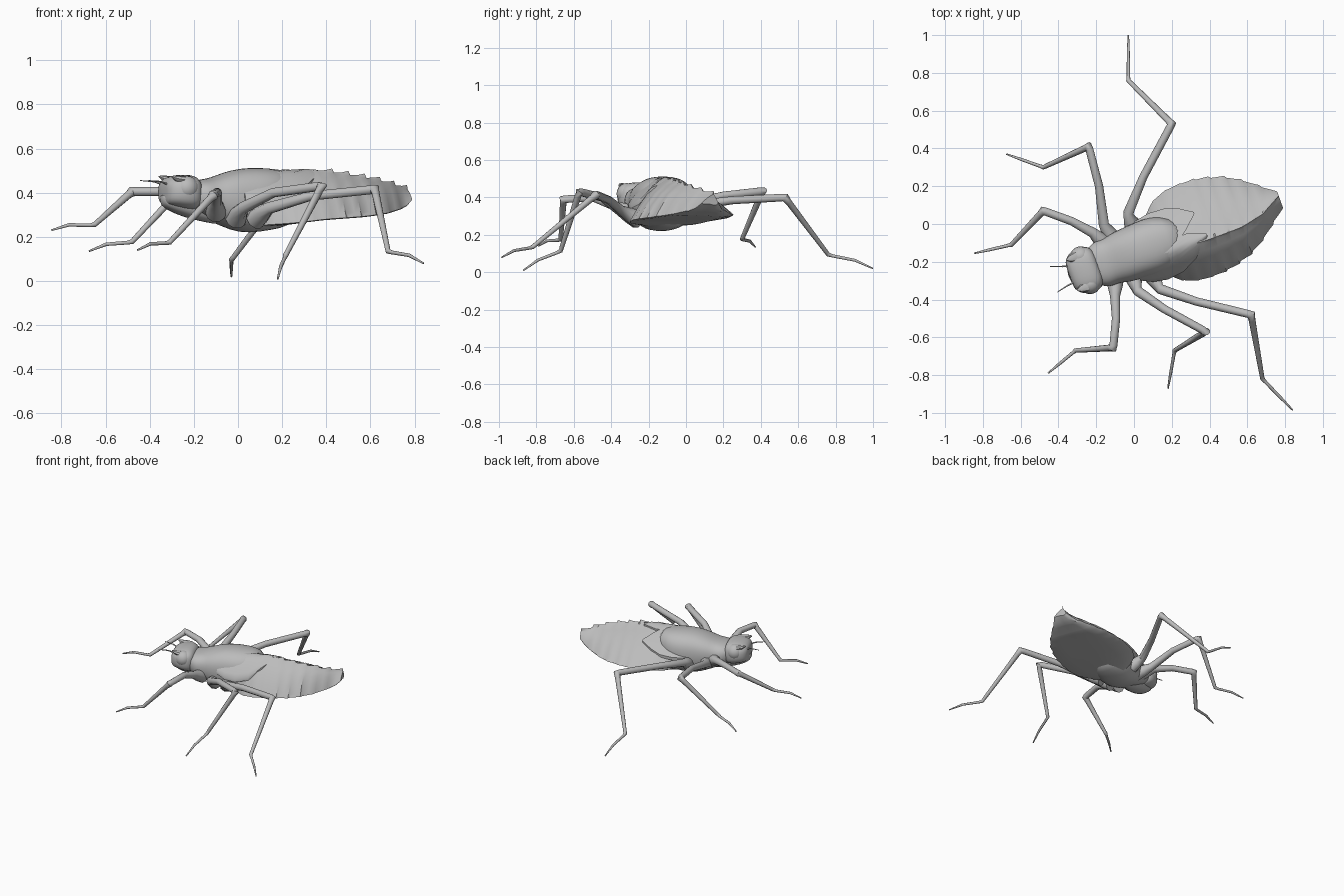
import bpy, bmesh, math
from mathutils import Vector

if "Cube" in bpy.data.objects:
    bpy.data.objects.remove(bpy.data.objects["Cube"])

grey = bpy.data.materials.new("clay_grey")
grey.diffuse_color = (0.5, 0.5, 0.5, 1)
grey.use_nodes = True
grey.node_tree.nodes["Principled BSDF"].inputs["Base Color"].default_value = grey.diffuse_color


def P(s, t, z):
    """Body frame: s runs head to tail, t points to the left side."""
    return Vector((-0.3 + 0.94 * s - 0.34 * t, -0.26 + 0.34 * s + 0.94 * t, z))


def lerp(keys, s):
    for (a, u), (b, v) in zip(keys, keys[1:]):
        if s <= b:
            return u + (v - u) * max(0, (s - a) / (b - a))
    return keys[-1][1]


def loft(name, rings, angle=40, subsurf=0):
    """Skin closed rings of equal length and cap both ends."""
    bm = bmesh.new()
    rows = [[bm.verts.new(p) for p in r] for r in rings]
    n = len(rows[0])
    for a, b in zip(rows, rows[1:]):
        for i in range(n):
            j = (i + 1) % n
            bm.faces.new((a[i], a[j], b[j], b[i]))
    bm.faces.new(rows[0][::-1])
    bm.faces.new(rows[-1])
    bmesh.ops.recalc_face_normals(bm, faces=bm.faces)
    me = bpy.data.meshes.new(name)
    bm.to_mesh(me)
    bm.free()
    ob = bpy.data.objects.new(name, me)
    bpy.context.collection.objects.link(ob)
    me.materials.append(grey)
    if subsurf:
        mod = ob.modifiers.new("smooth", 'SUBSURF')
        mod.levels = mod.render_levels = subsurf
    bpy.ops.object.select_all(action='DESELECT')
    ob.select_set(True)
    bpy.context.view_layer.objects.active = ob
    bpy.ops.object.shade_smooth_by_angle(angle=math.radians(angle))
    return ob


def oval(s, w, top, bot, n=20, power=0.8, t0=0):
    """Rounded cross-section across the body."""
    pts = []
    for i in range(n):
        a = math.tau * i / n
        c, d = math.cos(a), math.sin(a)
        pts.append(P(s, t0 + w * math.copysign(abs(c) ** power, c),
                     (top + bot) / 2 + (top - bot) / 2 * math.copysign(abs(d) ** power, d)))
    return pts


# Abdomen: roof-shaped, with a toothed back ridge and toothed side edges
WIDTH = [(.36, .05), (.42, .14), (.5, .22), (.58, .252), (.66, .26), (.78, .25),
         (.9, .215), (1.0, .155), (1.06, .105), (1.12, .06), (1.15, .03)]
RIDGE = [(.36, .47), (.45, .495), (.68, .5), (.8, .485), (.95, .462), (1.06, .437), (1.15, .415)]
RIDGE_T = [(.36, -.04), (.7, -.07), (.9, -.068), (1.03, -.04), (1.1, .0), (1.15, .025)]
LEFT_Z = [(.36, .29), (.7, .295), (.95, .31), (1.08, .335), (1.15, .375)]
RIGHT_Z = [(.36, .25), (.5, .262), (.65, .28), (.85, .293), (.98, .308), (1.1, .335), (1.15, .375)]
BELLY = [(.36, .235), (.5, .248), (.65, .27), (.85, .288), (.98, .303), (1.1, .335), (1.15, .37)]


def slope(s, side, f, tooth=0):
    """Point (t, z) on the roof; f runs from the ridge (0) to the side edge (1)."""
    w = lerp(WIDTH, s)
    tr = max(-w * .7, min(w * .7, lerp(RIDGE_T, s)))
    zr, ze = lerp(RIDGE, s), lerp(LEFT_Z if side > 0 else RIGHT_Z, s)
    puff = min(1, w / .2) * (.09 if side > 0 else .13)
    return (tr + (side * (w + tooth * .5) - tr) * f,
            zr + (ze - zr) * f + puff * f * (1 - f) + (tooth if f == 0 else 0))


def abdomen_ring(s, tooth):
    w, zb = lerp(WIDTH, s), lerp(BELLY, s)
    zl, zr = lerp(LEFT_Z, s), lerp(RIGHT_Z, s)
    fs = (.06, .25, .5, .75, .94, 1)
    pts = [slope(s, 1, 0, tooth)] + [slope(s, 1, f, tooth) for f in fs]
    pts += [(w * .93, zl - .01), (w * .6, zb * .7 + zl * .3 - .008), (0, zb),
            (-w * .6, zb * .5 + zr * .5 - .002), (-w * .93, zr - .004)]
    pts += [slope(s, -1, f, tooth) for f in reversed(fs)]
    return [P(s, t, z) for t, z in pts]


rings = []
for k in range(10):
    s0, step = .36 + k * .079, .079
    amp = .018 if k > 3 else .005
    for f, h in ((.02, 0), (.5, .35), (.9, 1)):
        rings.append(abdomen_ring(s0 + f * step, amp * h))
loft("abdomen", rings, 35)

# Short spine closing the lower right corner of the tail
loft("tail_spine", [oval(.97, .03, .345, .315, 8, 1, -.11), oval(1.03, .025, .355, .325, 8, 1, -.075),
                    oval(1.085, .002, .352, .346, 8, 1, -.06)])

# Thorax, head and jaw
loft("thorax", [oval(*k) for k in (
    (.06, .08, .44, .33), (.11, .115, .455, .31), (.15, .13, .462, .29), (.19, .122, .468, .27),
    (.25, .142, .492, .245), (.33, .145, .513, .215), (.42, .155, .515, .22),
    (.51, .14, .508, .235), (.6, .08, .49, .26))], 60, 1)
loft("head", [oval(*k, 20, .68) for k in (
    (-.045, .06, .435, .36), (-.035, .09, .46, .345), (0, .12, .478, .335),
    (.06, .128, .484, .32), (.1, .115, .478, .32), (.125, .08, .45, .34))], 60, 1)
loft("jaw", [oval(*k, 12) for k in (
    (-.05, .03, .39, .35), (-.03, .065, .40, .325), (.06, .07, .40, .285),
    (.16, .06, .36, .265), (.24, .03, .32, .25))], 60, 1)

for side in (-1, 1):
    # Bulging eye, sunk into the head, and a small horn above it
    loft("eye", [oval(.045 - .055 * math.cos(a), .052 * math.sin(a) + .001, .42 + .056 * math.sin(a) + .001,
                      .42 - .056 * math.sin(a) - .001, 16, 1, side * .078)
                 for a in [math.pi * i / 10 for i in range(11)]], 60)
    loft("horn", [oval(.03, .03, .475, .44, 8, 1, side * .085), oval(-.01, .02, .478, .45, 8, 1, side * .085),
                  oval(-.032, .003, .476, .47, 8, 1, side * .085)])


# Wing pads lying on the front of the abdomen
def roof_height(s, t):
    s = max(s, .56)
    side = 1 if t > lerp(RIDGE_T, s) else -1
    (t0, _), (t1, _) = slope(s, side, 0), slope(s, side, 1)
    return slope(s, side, min(1, (t - t0) / (t1 - t0)))[1]


PADS = {"left_wing_pad": ((.3, .0, .12), (.36, -.04, .15), (.46, -.05, .17), (.55, -.03, .165),
                          (.62, .02, .14), (.69, .085, .095)),
        "right_wing_pad": ((.3, -.15, -.04), (.36, -.18, -.03), (.44, -.195, -.02), (.53, -.185, -.0),
                           (.62, -.14, -.0), (.715, -.05, -.035))}
for name, rows in PADS.items():
    rings = []
    for s, a, b in rows:
        ts = [a + (b - a) * i / 8 for i in range(9)]
        lift = lerp([(.3, -.03), (.4, .004), (.55, .013)], s)
        rings.append([P(s, t, roof_height(s, t) + lift) for t in ts]
                     + [P(s, t, roof_height(s, t) + lift - .02) for t in reversed(ts)])
    loft(name, rings, 50)


# Tubes for legs and feelers
def tube(name, pts, n=10):
    """pts: (x, y, z, radius); rings follow the bend at each joint."""
    v = [Vector(p[:3]) for p in pts]
    rings = []
    for i, p in enumerate(pts):
        d = (v[min(i + 1, len(v) - 1)] - v[max(i - 1, 0)]).normalized()
        u = d.cross(Vector((0, 0, 1)))
        u = u.normalized() if u.length > .01 else Vector((1, 0, 0))
        w = d.cross(u)
        rings.append([v[i] + p[3] * (u * math.cos(math.tau * k / n) + w * math.sin(math.tau * k / n))
                      for k in range(n)])
    return loft(name, rings, 60)


def leg(name, hip, thigh, mid, knee, ankle, tip):
    h, a, m, k, f, t = map(Vector, (hip, thigh, mid, knee, ankle, tip))
    arch = f.lerp(t, .6) + Vector((0, 0, .014))
    path = [(h, .048), (h.lerp(a, .5), .04), (a, .027), (m, .022), (m.lerp(k, .93), .021),
            (k, .024), (k.lerp(f, .08), .018), (k.lerp(f, .5), .015), (k.lerp(f, .95), .012),
            (f, .012), (f.lerp(t, .1), .009), (arch, .008), (t, .004)]
    tube(name, [(*p, r) for p, r in path])


leg("left_front_leg", (-.14, -.12, .34), (-.22, -.045, .385), (-.33, .015, .405),
    (-.48, .07, .405), (-.65, -.11, .255), (-.845, -.155, .23))
leg("left_middle_leg", (-.1, -.1, .32), (-.16, .0, .36), (-.185, .2, .41),
    (-.24, .41, .435), (-.48, .30, .178), (-.675, .37, .135))
leg("left_rear_leg", (.0, -.03, .31), (-.03, .06, .36), (.05, .25, .385),
    (.2, .53, .40), (-.03, .76, .095), (-.03, 1.0, .02))
leg("right_front_leg", (-.1, -.28, .31), (-.1, -.38, .355), (-.095, -.5, .40),
    (-.11, -.655, .39), (-.31, -.67, .175), (-.455, -.79, .14))
leg("right_middle_leg", (-.01, -.26, .28), (.02, -.355, .33), (.16, -.45, .40),
    (.38, -.57, .43), (.215, -.67, .115), (.18, -.87, .01))
leg("right_rear_leg", (.08, -.25, .28), (.14, -.345, .33), (.33, -.41, .385),
    (.62, -.48, .415), (.68, -.82, .135), (.84, -.985, .08))

for name, pts in (("left_feeler", ((-.32, -.22, .43, .006), (-.38, -.225, .45, .004), (-.445, -.225, .455, .002))),
                  ("right_feeler", ((-.30, -.30, .43, .006), (-.35, -.325, .45, .004), (-.405, -.36, .455, .002)))):
    tube(name, pts, 6)
